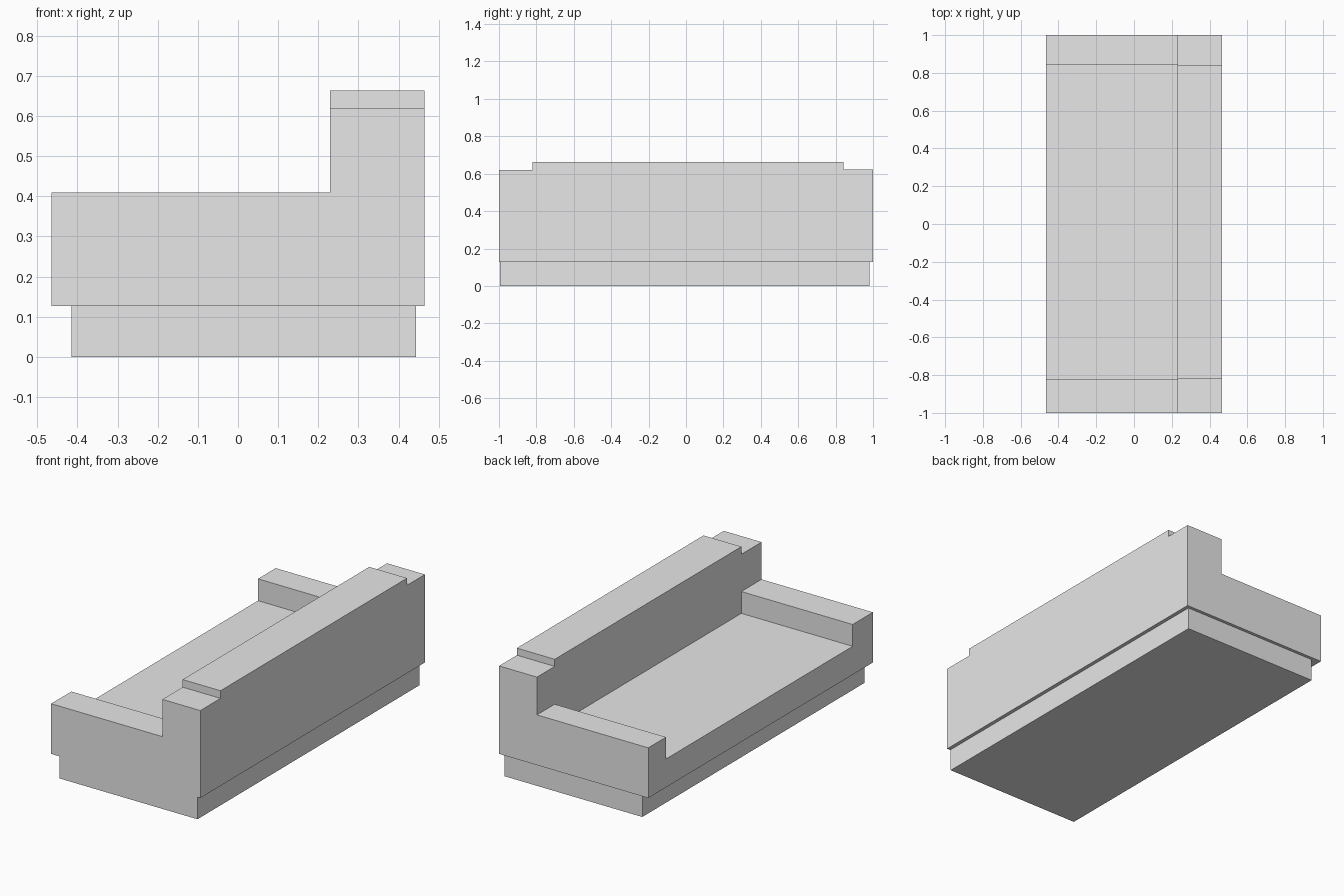
import bpy
import bmesh

if "Cube" in bpy.data.objects:
    bpy.data.objects.remove(bpy.data.objects["Cube"], do_unlink=True)

grey = bpy.data.materials.new("light grey")
grey.use_nodes = True
grey.diffuse_color = (0.8, 0.8, 0.8, 1)
grey.node_tree.nodes["Principled BSDF"].inputs["Base Color"].default_value = grey.diffuse_color


def extrude_profile(name, profile, y0, y1):
    """Extrude an x-z outline along y into a closed solid."""
    bm = bmesh.new()
    face = bm.faces.new([bm.verts.new((x, y0, z)) for x, z in profile])
    moved = bmesh.ops.extrude_face_region(bm, geom=[face])["geom"]
    verts = [v for v in moved if isinstance(v, bmesh.types.BMVert)]
    bmesh.ops.translate(bm, verts=verts, vec=(0, y1 - y0, 0))
    bmesh.ops.recalc_face_normals(bm, faces=bm.faces)
    mesh = bpy.data.meshes.new(name)
    bm.to_mesh(mesh)
    bm.free()
    mesh.materials.append(grey)
    obj = bpy.data.objects.new(name, mesh)
    bpy.context.collection.objects.link(obj)
    return obj


def box(name, x0, x1, y0, y1, z0, z1):
    return extrude_profile(name, [(x0, z0), (x1, z0), (x1, z1), (x0, z1)], y0, y1)


def cut(target, cutter):
    """Subtract the cutter and remove it."""
    mod = target.modifiers.new("cut", "BOOLEAN")
    mod.operation = "DIFFERENCE"
    mod.solver = "EXACT"
    mod.object = cutter
    cutter.hide_render = True
    bpy.context.view_layer.objects.active = target
    bpy.ops.object.modifier_apply(modifier=mod.name)
    bpy.data.objects.remove(cutter, do_unlink=True)


half_w, back_x = 0.465, 0.229
body_z, seat_z, arm_z, top_z = 0.127, 0.287, 0.41, 0.663
arm_right, arm_left = -0.82, 0.842   # inner faces of the two arms

# Recessed plinth
box("plinth", -0.415, 0.444, -0.995, 0.982, 0, body_z)

# Sofa body: L-shaped end outline run along the full length
body = extrude_profile("sofa_body", [
    (-half_w, body_z), (half_w, body_z), (half_w, top_z),
    (back_x, top_z), (back_x, arm_z), (-half_w, arm_z)], -1, 1)

# Seat sunk between the arms
cut(body, box("seat_cutter", -0.6, back_x, arm_right, arm_left, seat_z, 0.9))

# Lowered ends of the backrest
cut(body, box("end_cutter", 0.1, 0.6, -1.2, arm_right, 0.62, 0.9))
cut(body, box("end_cutter", 0.1, 0.6, arm_left, 1.2, 0.623, 0.9))
